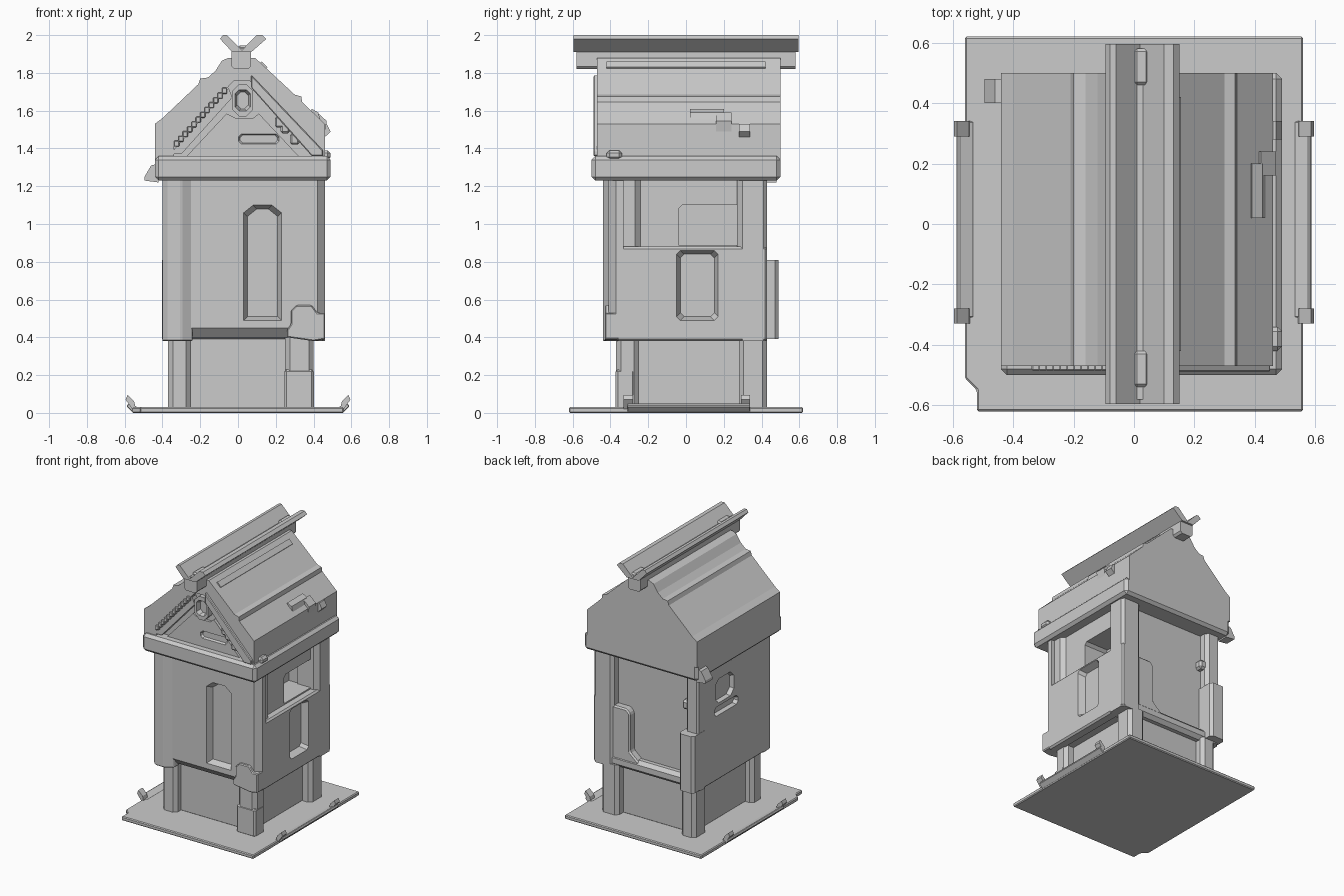
import bpy, bmesh
from mathutils import Vector


def prism(name, pts, axis, a, b, bevel=0.0, grow=0.0):
    """Extrude a 2D outline along an axis: x takes (y,z), y takes (x,z), z takes (x,y)."""
    def place(p, t):
        return {'x': (t, p[0], p[1]), 'y': (p[0], t, p[1]), 'z': (p[0], p[1], t)}[axis]
    bm = bmesh.new()
    cu = sum(p[0] for p in pts) / len(pts)
    cv = sum(p[1] for p in pts) / len(pts)
    far = [(p[0] + (grow if p[0] > cu else -grow), p[1] + (grow if p[1] > cv else -grow)) for p in pts]
    f = bm.faces.new([bm.verts.new(place(p, a)) for p in pts])
    r = bmesh.ops.extrude_face_region(bm, geom=[f])
    new = [v for v in r['geom'] if isinstance(v, bmesh.types.BMVert)]
    bmesh.ops.translate(bm, vec=Vector(place((0, 0), b - a)), verts=new)
    if grow:
        for v in new:
            i = min(range(len(pts)), key=lambda k: (v.co - Vector(place(pts[k], b))).length)
            v.co = place(far[i], b)
    bmesh.ops.recalc_face_normals(bm, faces=bm.faces[:])
    if bevel:
        bmesh.ops.bevel(bm, geom=bm.edges[:], offset=bevel, segments=1, affect='EDGES', profile=0.5)
    me = bpy.data.meshes.new(name)
    bm.to_mesh(me)
    bm.free()
    ob = bpy.data.objects.new(name, me)
    bpy.context.collection.objects.link(ob)
    return ob


def box(name, x0, x1, y0, y1, z0, z1, bevel=0.012):
    return prism(name, [(x0, y0), (x1, y0), (x1, y1), (x0, y1)], 'z', z0, z1, bevel)


def octagon(u0, u1, v0, v1, c):
    return [(u0 + c, v0), (u1 - c, v0), (u1, v0 + c), (u1, v1 - c),
            (u1 - c, v1), (u0 + c, v1), (u0, v1 - c), (u0, v0 + c)]


def cut(ob, pts, axis, a, b, grow=0.0):
    """Cut a recess whose floor is at a; grow flares the mouth at b."""
    c = prism("cutter", pts, axis, a, b, grow=grow)
    c.hide_render = True
    m = ob.modifiers.new("cut", 'BOOLEAN')
    m.operation, m.solver, m.object = 'DIFFERENCE', 'EXACT', c
    bpy.context.view_layer.objects.active = ob
    bpy.ops.object.modifier_apply(modifier=m.name)
    bpy.data.objects.remove(c)


# Ground plate with one clipped corner and turned-up side flaps
prism("base_plate", [(-.52, -.62), (.56, -.62), (.56, .62), (-.56, .62), (-.56, -.51), (-.52, -.55)],
      'z', 0, .03, .006)
for s, n in ((-1, "left"), (1, "right")):
    prism(f"{n}_plate_flap", [(s*.52, .005), (s*.56, .005), (s*.59, .035), (s*.58, .05), (s*.53, .03)],
          'y', -.31, .34, .004)
    for y in (-.33, .29):
        prism(f"{n}_flap_tab", [(s*.54, .02), (s*.56, .02), (s*.595, .07), (s*.585, .095), (s*.55, .06)],
              'y', y, y + .05)

# Lower wall and four legs
box("lower_wall", -.31, .33, -.31, .36, .02, .42)
leg_rows = (("front_left_leg", -.37, -.25, -.37, -.25), ("front_right_leg", .25, .40, -.37, -.25),
            ("back_left_leg", -.37, -.25, .28, .43), ("back_right_leg", .26, .40, .28, .43))
for n, x0, x1, y0, y1 in leg_rows:
    prism(n, octagon(x0, x1, y0, y1, .025), 'z', .02, .40)
box("front_right_leg_shoe", .245, .402, -.373, -.27, .02, .23)

# Main body core, with the side opening
core = box("body_core", -.37, .405, -.34, .36, .39, 1.26)
cut(core, [(-.04, .89), (.28, .89), (.28, 1.10), (-.02, 1.10), (-.04, 1.08)], 'x', .22, .6)

# Front wall: protruding left post, panel with tall window, undercut lower edge
prism("front_left_post", [(-.40, -.41), (-.37, -.44), (-.30, -.44), (-.24, -.405), (-.24, -.33), (-.40, -.33)],
      'z', .38, 1.26, .006)
front = prism("front_panel", [(-.26, -.41), (.42, -.41), (.46, -.37), (.46, -.33), (-.26, -.33)],
              'z', .45, 1.26)
cut(front, [(.05, .51), (.21, .51), (.21, 1.04), (.16, 1.08), (.10, 1.08), (.05, 1.04)], 'y', -.365, -.415, .022)
prism("front_undercut", [(-.33, .40), (-.365, .40), (-.41, .45), (-.33, .45)], 'x', -.25, .30)
prism("front_right_bracket", [(.26, .40), (.40, .38), (.46, .39), (.46, .53), (.42, .53), (.39, .57),
                              (.31, .57), (.28, .54), (.28, .47), (.26, .44)], 'y', -.43, -.34, .006)

# Right wall: lower panel with window, ledge, posts
right = box("right_panel", .38, .46, -.37, .43, .38, .88)
cut(right, octagon(-.03, .15, .51, .84, .02), 'x', .41, .465, .022)
prism("right_front_post", [(.38, -.37), (.435, -.37), (.435, -.27), (.405, -.24), (.38, -.24)], 'z', .86, 1.26)
prism("back_right_post", [(.30, .27), (.43, .27), (.46, .30), (.46, .41), (.44, .43), (.32, .43), (.30, .41)],
      'z', .38, 1.26)

# Left wall with small window and slot
left = box("left_panel", -.40, -.35, -.40, .43, .38, 1.26)
cut(left, octagon(.02, .22, .96, 1.12, .04), 'x', -.365, -.405, .01)
cut(left, octagon(-.03, .23, .87, .92, .02), 'x', -.365, -.405, .01)

# Back wall: posts, sill, stepped panel and corner sleeve
prism("back_left_post", octagon(-.40, -.29, .33, .43, .025), 'z', .38, 1.26)
box("back_sill", -.35, .40, .34, .42, .38, .47, .025)
prism("back_step_panel", [(.10, .42), (.35, .42), (.35, .83), (.20, .83), (.17, .80), (.17, .52), (.10, .46)],
      'y', .34, .415, .01)
box("back_latch", -.31, -.25, .34, .41, .95, 1.02, .015)
prism("corner_sleeve", octagon(-.402, -.28, .33, .49, .02), 'z', .39, .81)

# Roof sill and gabled roof with stepped battens
box("roof_sill", -.44, .49, -.50, .50, 1.23, 1.36, .02)
roof = prism("roof", [(-.44, 1.34), (.46, 1.34), (.46, 1.53), (.34, 1.645), (.335, 1.675), (.30, 1.685),
                      (.09, 1.88), (-.05, 1.88), (-.085, 1.865), (-.12, 1.81), (-.16, 1.775),
                      (-.20, 1.77), (-.21, 1.74), (-.40, 1.56), (-.44, 1.53)], 'y', -.47, .50)
cut(roof, [(-.34, 1.36), (.43, 1.36), (.43, 1.38), (.06, 1.76), (-.02, 1.76), (-.34, 1.42)], 'y', -.42, -.6)
prism("upper_roof_batten", [(.11, 1.84), (.14, 1.81), (.155, 1.83), (.125, 1.86)], 'y', -.42, .42)

# Broken tile on the right slope, and small eave pieces
prism("roof_hook_bar", [(.38, 1.56), (.45, 1.50), (.425, 1.59), (.39, 1.61)], 'y', .02, .20)
prism("roof_hook_end", [(.40, 1.54), (.46, 1.49), (.47, 1.545), (.42, 1.59)], 'y', .16, .24)
prism("eave_clip", [(.44, 1.46), (.46, 1.46), (.49, 1.49), (.47, 1.53), (.44, 1.53)], 'y', .28, .34)
prism("back_left_eave_block", [(-.42, 1.22), (-.495, 1.23), (-.495, 1.25), (-.46, 1.31), (-.42, 1.32)],
      'y', .40, .48)
box("front_right_eave_clip", .43, .49, -.42, -.34, 1.34, 1.39, .015)

# Front gable panel with slot, round frame, and rake trim
gable = prism("gable_panel", [(-.28, 1.35), (.33, 1.35), (.11, 1.585), (.08, 1.56), (-.01, 1.56), (-.06, 1.585)],
              'y', -.44, -.41)
cut(gable, octagon(.01, .21, 1.43, 1.47, .015), 'y', -.425, -.445, .01)
ring = prism("gable_ring", octagon(-.03, .08, 1.57, 1.74, .035), 'y', -.465, -.41)
cut(ring, octagon(-.005, .055, 1.61, 1.70, .02), 'y', -.43, -.47, .012)
for i in range(12):
    x, z = -.325 + i * .023, 1.425 + i * .0255
    box("rake_tooth", x - .014, x + .014, -.485, -.42, z - .016, z + .016, .004)
prism("left_rake_strip", [(-.36, 1.37), (-.30, 1.37), (-.03, 1.67), (-.05, 1.72)], 'y', -.465, -.41)
prism("right_rake_strip", [(.39, 1.36), (.45, 1.36), (.45, 1.39), (.07, 1.79), (.07, 1.72)], 'y', -.49, -.41, .005)
for x, z in ((.22, 1.54), (.25, 1.51), (.30, 1.45)):
    box("rake_block", x - .025, x + .025, -.48, -.42, z - .03, z + .03, .01)

# Ridge beam and V-shaped cap
prism("ridge_beam", octagon(-.035, .07, 1.82, 1.93, .015), 'y', -.58, .58)
prism("ridge_cap", [(-.03, 1.91), (.07, 1.91), (.15, 1.98), (.13, 2.0), (.10, 2.0), (.02, 1.92),
                    (-.06, 2.0), (-.08, 2.0), (-.095, 1.98)], 'y', -.595, .595)
for y in (-.48, .52):
    box("ridge_clip", .0, .05, y - .06, y + .06, 1.91, 1.945, .01)
